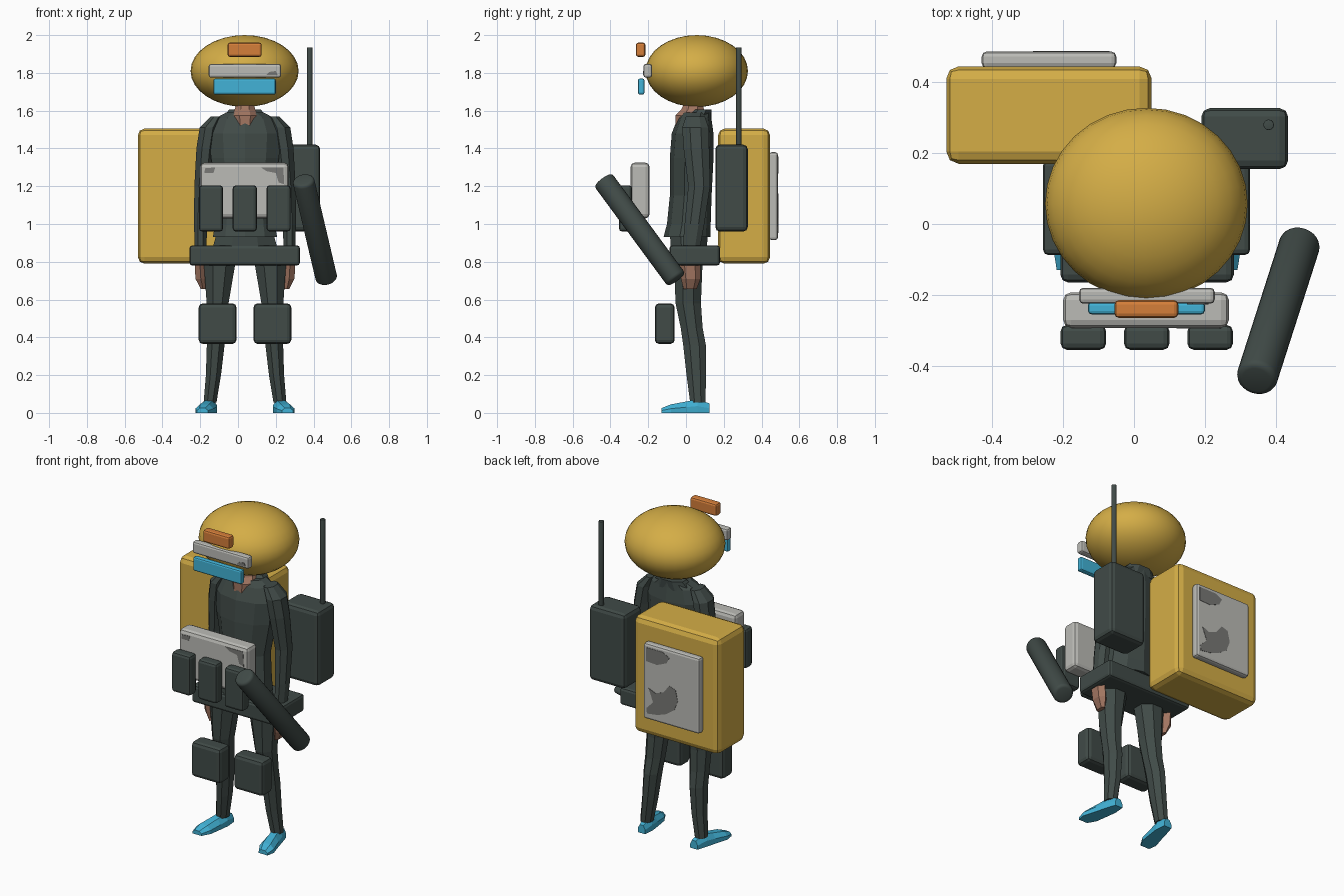
import bpy, bmesh, math
from mathutils import Vector, Matrix

if "Cube" in bpy.data.objects:
    bpy.data.objects.remove(bpy.data.objects["Cube"])

C = 0.037  # body centre line


def material(name, rgb):
    m = bpy.data.materials.new(name)
    m.diffuse_color = (*rgb, 1)
    m.use_nodes = True
    m.node_tree.nodes["Principled BSDF"].inputs["Base Color"].default_value = m.diffuse_color
    return m


YELLOW = material("yellow", (0.66, 0.42, 0.062))
DARK = material("dark_green_grey", (0.052, 0.070, 0.064))
GREY = material("light_grey", (0.50, 0.50, 0.47))
PATCH = material("patch_grey", (0.19, 0.19, 0.18))
BLUE = material("blue", (0.054, 0.45, 0.68))
ORANGE = material("orange", (0.66, 0.21, 0.042))
SKIN = material("skin", (0.36, 0.18, 0.12))


def finish(name, bm, mat, smooth=False):
    bmesh.ops.recalc_face_normals(bm, faces=bm.faces)
    me = bpy.data.meshes.new(name)
    bm.to_mesh(me)
    bm.free()
    me.materials.append(mat)
    for p in me.polygons:
        p.use_smooth = smooth
    ob = bpy.data.objects.new(name, me)
    bpy.context.collection.objects.link(ob)
    return ob


def box(name, x, y, z, mat, r=0.015):
    """Rounded box from (min, max) ranges."""
    bm = bmesh.new()
    bmesh.ops.create_cube(bm, size=1)
    for v in bm.verts:
        v.co = Vector([(a + b) / 2 + c * (b - a) for (a, b), c in zip((x, y, z), v.co)])
    bmesh.ops.bevel(bm, geom=bm.edges[:], offset=r, segments=2, profile=0.5, affect='EDGES')
    return finish(name, bm, mat)


def ball(name, centre, radii, mat, u=32, v=16, smooth=True):
    bm = bmesh.new()
    bmesh.ops.create_uvsphere(bm, u_segments=u, v_segments=v, radius=1)
    for w in bm.verts:
        w.co = Vector([c + r * k for c, r, k in zip(centre, radii, w.co)])
    return finish(name, bm, mat, smooth)


def skin_rings(name, rings, mat):
    """Join equal-length point loops into a capped solid."""
    bm = bmesh.new()
    loops = [[bm.verts.new(p) for p in ring] for ring in rings]
    n = len(loops[0])
    for a, b in zip(loops, loops[1:]):
        for i in range(n):
            bm.faces.new((a[i], a[(i + 1) % n], b[(i + 1) % n], b[i]))
    bm.faces.new(loops[0])
    bm.faces.new(loops[-1])
    return finish(name, bm, mat)


def limb(name, rows, mat, s=1, n=8):
    """Rows are (z, offset from centre line, y, x radius, y radius)."""
    rings = []
    for z, dx, y, rx, ry in rows:
        k = 1 / math.cos(math.pi / n)
        ang = [2 * math.pi * (i + 0.5) / n for i in range(n)]
        rings.append([(C + s * dx + k * rx * math.cos(a), y + k * ry * math.sin(a), z) for a in ang])
    return skin_rings(name, rings, mat)


def rod(name, a, b, r, mat, bevel, n=24):
    a, b = Vector(a), Vector(b)
    bm = bmesh.new()
    bmesh.ops.create_cone(bm, cap_ends=True, segments=n, radius1=r, radius2=r, depth=(b - a).length)
    rim = [e for e in bm.edges if any(len(f.verts) > 4 for f in e.link_faces)]
    bmesh.ops.bevel(bm, geom=rim, offset=bevel, segments=3, profile=0.5, affect='EDGES')
    rot = (b - a).to_track_quat('Z', 'Y').to_matrix().to_4x4()
    bmesh.ops.transform(bm, matrix=Matrix.Translation((a + b) / 2) @ rot, verts=bm.verts)
    ob = finish(name, bm, mat, True)
    bpy.context.view_layer.objects.active = ob
    ob.select_set(True)
    bpy.ops.object.shade_smooth_by_angle(angle=math.radians(35))
    ob.select_set(False)


def patch(name, pts, y, thick=0.003):
    """Thin painted patch standing on a vertical panel."""
    skin_rings(name, [[(x, y - thick, z) for x, z in pts], [(x, y + thick, z) for x, z in pts]], PATCH)


# Helmet and face plates
ball("helmet", (0.035, 0.057, 1.81), (0.286, 0.271, 0.19), YELLOW)
box("brow_lamp", (-0.055, 0.125), (-0.265, -0.215), (1.885, 1.96), ORANGE, 0.012)
box("visor_bar", (-0.155, 0.228), (-0.225, -0.18), (1.775, 1.847), GREY, 0.012)
box("visor_lens", (-0.13, 0.20), (-0.255, -0.22), (1.685, 1.77), BLUE, 0.01)
patch("visor_patch", [(0.15, 1.79), (0.21, 1.79), (0.2, 1.81), (0.165, 1.805)], -0.224)

# Head and neck
ball("head", (C, -0.01, 1.735), (0.065, 0.115, 0.105), SKIN, 10, 8, False)
limb("neck", [(1.52, 0, 0.0, 0.06, 0.055), (1.575, 0, 0.015, 0.07, 0.07), (1.605, 0, 0.035, 0.055, 0.06),
              (1.64, 0, 0.04, 0.045, 0.05), (1.72, 0, 0.03, 0.045, 0.05)], SKIN)

# Jacket, with an open collar
limb("jacket", [(0.93, 0, 0.005, 0.17, 0.118), (1.0, 0, 0.015, 0.158, 0.11), (1.15, 0, 0.025, 0.145, 0.105),
                (1.35, 0, 0.03, 0.18, 0.11), (1.48, 0, 0.035, 0.19, 0.105), (1.56, 0, 0.045, 0.155, 0.085),
                (1.59, 0, 0.055, 0.10, 0.075)], DARK, n=10)
limb("collar", [(1.55, 0, 0.055, 0.125, 0.075), (1.605, 0, 0.085, 0.085, 0.05)], DARK)
limb("hips", [(0.79, 0, 0.015, 0.15, 0.075), (0.86, 0, 0.015, 0.175, 0.095), (0.95, 0, 0.015, 0.15, 0.1)], DARK)

# Arms, legs and feet on both sides
for s, side in ((-1, "right"), (1, "left")):
    limb(side + "_sleeve", [(1.57, 0.15, 0.05, 0.03, 0.05), (1.51, 0.19, 0.05, 0.05, 0.07),
                            (1.4, 0.207, 0.055, 0.05, 0.068), (1.2, 0.225, 0.07, 0.043, 0.058),
                            (1.0, 0.235, 0.045, 0.035, 0.052), (0.85, 0.235, 0.025, 0.03, 0.045)], DARK, s)
    limb(side + "_hand", [(0.87, 0.235, 0.025, 0.022, 0.03), (0.78, 0.238, 0.02, 0.028, 0.048),
                          (0.71, 0.234, 0.025, 0.028, 0.045), (0.655, 0.222, 0.022, 0.012, 0.03)], SKIN, s, 6)
    limb(side + "_leg", [(0.86, 0.105, 0.015, 0.095, 0.085), (0.78, 0.135, 0.012, 0.082, 0.075),
                         (0.58, 0.145, 0.012, 0.058, 0.067), (0.45, 0.15, 0.03, 0.052, 0.058),
                         (0.36, 0.155, 0.045, 0.047, 0.06), (0.2, 0.167, 0.055, 0.04, 0.052),
                         (0.055, 0.185, 0.062, 0.034, 0.04)], DARK, s)
    rings = []
    for y, dx, w, h in ((0.125, 0.178, 0.025, 0.05), (0.06, 0.185, 0.038, 0.072), (0, 0.197, 0.042, 0.06),
                        (-0.08, 0.215, 0.048, 0.045), (-0.13, 0.225, 0.03, 0.025)):
        prof = ((-w, 0), (w, 0), (w, h * 0.5), (w * 0.5, h), (-w * 0.5, h), (-w, h * 0.5))
        rings.append([(C + s * dx + px, y, pz) for px, pz in prof])
    skin_rings(side + "_shoe", rings, BLUE)
    x = C + s * 0.145
    box(side + "_knee_pad", (x - 0.1, x + 0.1), (-0.165, -0.06), (0.365, 0.58), DARK, 0.022)

# Belt, chest plate and pouches
box("belt", (-0.257, 0.328), (-0.088, 0.18), (0.78, 0.887), DARK, 0.016)
box("chest_plate", (-0.2, 0.268), (-0.293, -0.193), (1.03, 1.325), GREY, 0.022)
patch("chest_patch_right", [(-0.175, 1.295), (-0.12, 1.30), (-0.13, 1.27), (-0.177, 1.27)], -0.292)
patch("chest_patch_left", [(0.12, 1.3), (0.24, 1.3), (0.245, 1.21), (0.215, 1.22), (0.2, 1.27), (0.15, 1.28)], -0.292)
for i in range(3):
    x = -0.143 + i * 0.179
    box(f"pouch_{i + 1}", (x - 0.064, x + 0.064), (-0.355, -0.285), (0.96, 1.205), DARK, 0.017)

# Backpack with its patched panel
box("backpack", (-0.53, 0.05), (0.17, 0.445), (0.79, 1.505), YELLOW, 0.035)
box("backpack_panel", (-0.43, -0.05), (0.44, 0.487), (0.915, 1.38), GREY, 0.014)
shapes = {"upper": ((.05, .05), (.35, .05), (.47, .1), (.42, .18), (.25, .24), (.05, .23)),
          "lower": ((.1, .58), (.22, .62), (.36, .58), (.47, .47), (.58, .5), (.62, .64), (.56, .77),
                    (.4, .86), (.25, .9), (.07, .92), (.06, .85), (.18, .75))}
for key, uv in shapes.items():
    patch("panel_patch_" + key, [(-0.05 - u * 0.38, 1.38 - v * 0.465) for u, v in uv], 0.486)

# Radio with antenna
box("radio", (0.19, 0.435), (0.155, 0.327), (0.96, 1.42), DARK, 0.024)
rod("antenna", (0.38, 0.28, 1.4), (0.38, 0.28, 1.935), 0.015, DARK, 0.003, 12)

# Slung tube at the left hand
rod("slung_tube", (0.345, -0.44, 1.235), (0.47, -0.05, 0.705), 0.058, DARK, 0.018, 24)
